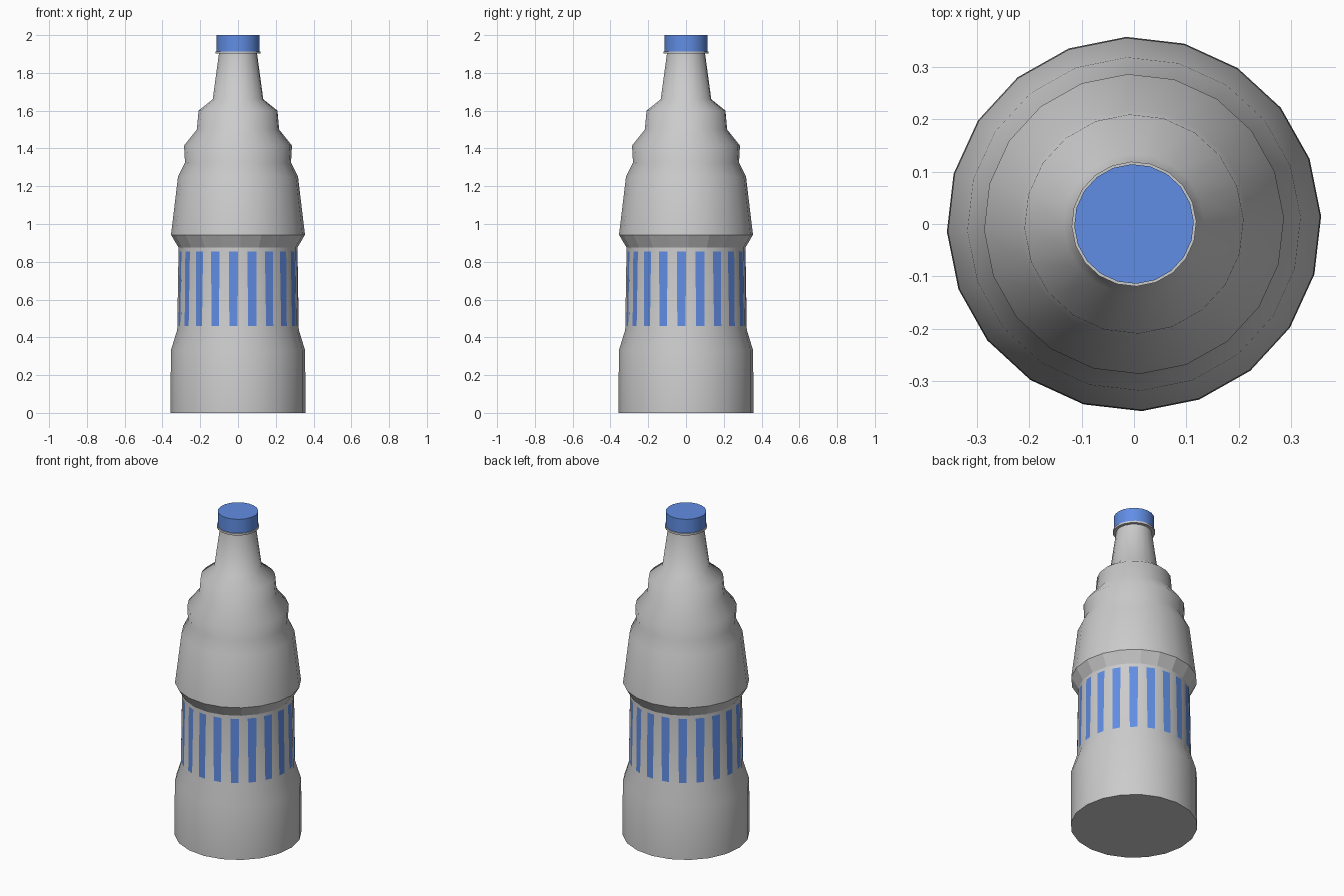
import bpy, bmesh
from math import cos, sin, radians

if "Cube" in bpy.data.objects:
    bpy.data.objects.remove(bpy.data.objects["Cube"])

SIDES = 20
OFFSET = radians(2.4)


def ring_point(r, z, i):
    a = OFFSET + radians(360 / SIDES) * i
    return (r * cos(a), r * sin(a), z)


def make_object(name, bm, mat=None):
    bm.normal_update()
    me = bpy.data.meshes.new(name)
    bm.to_mesh(me)
    bm.free()
    ob = bpy.data.objects.new(name, me)
    bpy.context.collection.objects.link(ob)
    if mat:
        me.materials.append(mat)
    return ob


def lathe(name, profile, flat_bands=(), mat=None):
    """Spin (radius, z) points, bottom to top, into a closed solid."""
    bm = bmesh.new()
    rings = [[bm.verts.new(ring_point(r, z, i)) for i in range(SIDES)]
             for r, z in profile]
    for b, (lo, hi) in enumerate(zip(rings, rings[1:])):
        for i in range(SIDES):
            j = (i + 1) % SIDES
            f = bm.faces.new((lo[i], lo[j], hi[j], hi[i]))
            f.smooth = b not in flat_bands
    bm.faces.new(rings[0][::-1])
    bm.faces.new(rings[-1])
    return make_object(name, bm, mat)


blue = bpy.data.materials.new("blue")
blue.diffuse_color = (0.12, 0.27, 0.78, 1)
blue.use_nodes = True
blue.node_tree.nodes["Principled BSDF"].inputs["Base Color"].default_value = blue.diffuse_color

# Bottle body: base, label waist, faceted collar, stepped shoulders, neck
LABEL_LOW, LABEL_HIGH = (0.322, 0.44), (0.315, 0.875)
body = [(0.357, 0), (0.356, 0.33), LABEL_LOW, LABEL_HIGH, (0.355, 0.943),
        (0.318, 1.25), (0.281, 1.325), (0.286, 1.415), (0.218, 1.50),
        (0.209, 1.60), (0.134, 1.66), (0.10, 1.91)]
lathe("bottle_body", body, flat_bands=(3,))

# Neck ring and screw cap
lathe("neck_ring", [(0.119, 1.902), (0.119, 1.914)])
lathe("screw_cap", [(0.114, 1.914), (0.114, 2.0)], mat=blue)

# Label stripes, one lying on each facet of the waist
bm = bmesh.new()


def stripe_vert(i, t, z):
    k = (z - LABEL_LOW[1]) / (LABEL_HIGH[1] - LABEL_LOW[1])
    r = LABEL_LOW[0] + (LABEL_HIGH[0] - LABEL_LOW[0]) * k + 0.0015
    p, q = ring_point(r, z, i), ring_point(r, z, i + 1)
    return bm.verts.new([a + (b - a) * t for a, b in zip(p, q)])


for i in range(SIDES):
    bm.faces.new([stripe_vert(i, t, z) for t, z in
                  ((0.41, 0.46), (0.84, 0.46), (0.87, 0.855), (0.37, 0.855))])
make_object("label_stripes", bm, blue)
